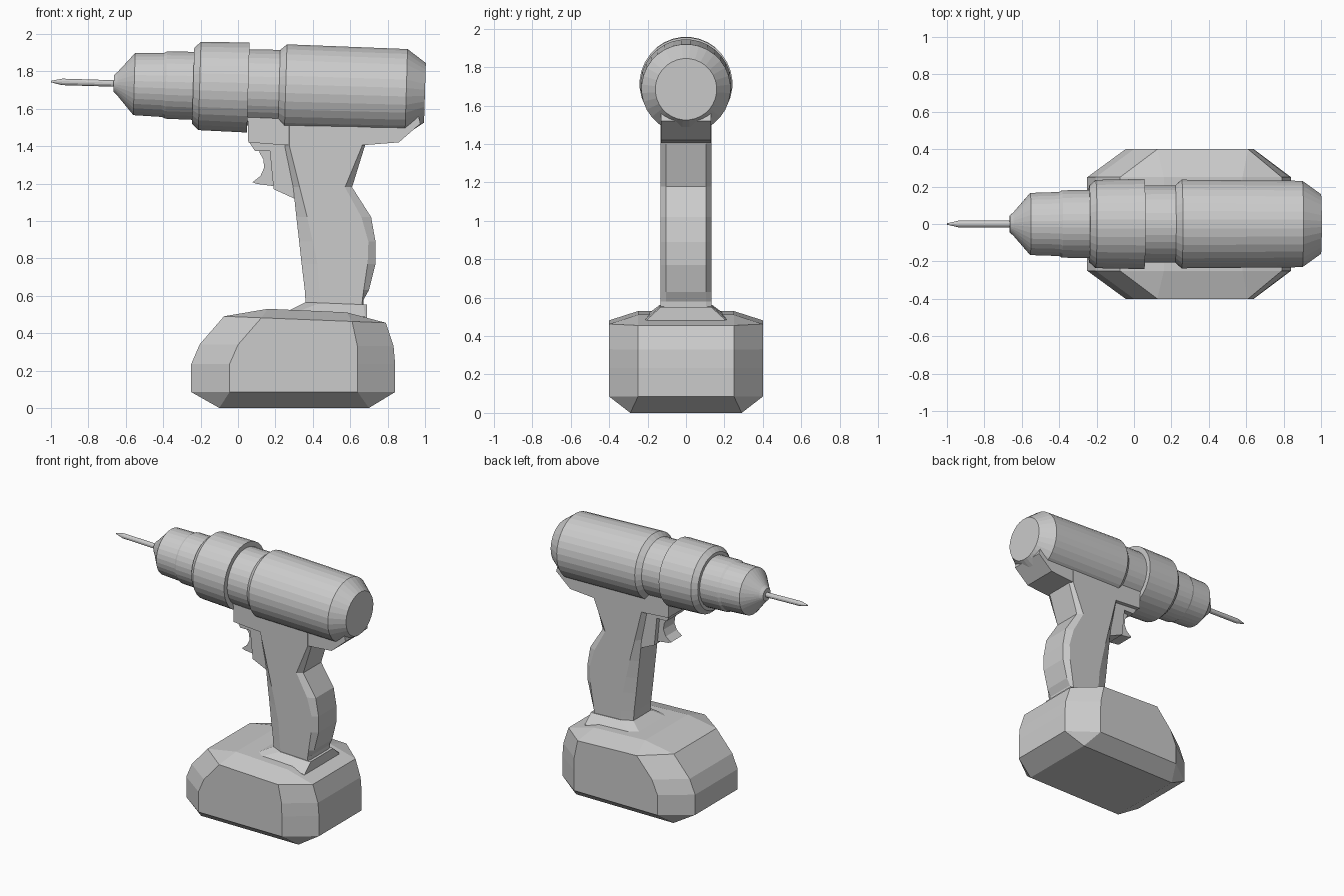
import bpy, bmesh, math
from mathutils import Matrix, Vector

# The barrel axis dips slightly towards the rear
AXIS = Matrix.Translation((0, 0, 1.715)) @ Matrix.Rotation(math.atan(0.03), 4, 'Y')


def finish(name, bm):
    bmesh.ops.remove_doubles(bm, verts=bm.verts, dist=0.0005)
    bmesh.ops.recalc_face_normals(bm, faces=bm.faces)
    mesh = bpy.data.meshes.new(name)
    bm.to_mesh(mesh)
    bm.free()
    ob = bpy.data.objects.new(name, mesh)
    bpy.context.collection.objects.link(ob)
    return ob


def skin(name, rings):
    """Bridge equal-length closed rings of points and cap both ends."""
    bm = bmesh.new()
    vs = [[bm.verts.new(p) for p in r] for r in rings]
    n = len(vs[0])
    for a, b in zip(vs, vs[1:]):
        for i in range(n):
            j = (i + 1) % n
            bm.faces.new((a[i], a[j], b[j], b[i]))
    bm.faces.new(vs[0])
    bm.faces.new(vs[-1])
    return finish(name, bm)


def revolve(name, profile, sides):
    ang = [2 * math.pi * (i + 0.5) / sides for i in range(sides)]
    return skin(name, [[AXIS @ Vector((x, r * math.cos(a), r * math.sin(a))) for a in ang]
                       for x, r in profile])


def octagon(z, xf, xfc, xbc, xb, wf, ws, wb, slope=0.0):
    """Chamfered horizontal section; z is measured at the front and may slope along x."""
    half = [(xf, wf), (xfc, ws), (xbc, ws), (xb, wb)]
    pts = half + [(x, -y) for x, y in reversed(half)]
    return [(x, y, z + slope * (x - xf)) for x, y in pts]


def extrude(name, outline, w):
    return skin(name, [[(x, y, z) for x, z in outline] for y in (-w, w)])


# Drill bit
revolve("drill_bit", [(-1, 0.004), (-0.94, 0.018), (-0.62, 0.018)], 12)

# Chuck
revolve("chuck", [(-0.665, 0.045), (-0.645, 0.063), (-0.555, 0.167), (-0.40, 0.172),
                  (-0.385, 0.181), (-0.20, 0.183)], 32)

# Clutch collar
revolve("clutch_collar", [(-0.24, 0.183), (-0.24, 0.205), (-0.205, 0.237),
                          (0.055, 0.242), (0.055, 0.19)], 32)

# Gear neck and motor housing
revolve("motor_housing", [(0.0, 0.205), (0.22, 0.207), (0.255, 0.238), (0.36, 0.237),
                          (0.90, 0.232), (1.0, 0.16)], 32)

# Flat-sided underside of the housing
extrude("housing_underside", [(0.05, 1.62), (0.055, 1.42), (0.25, 1.405), (0.67, 1.405),
                              (0.86, 1.42), (0.975, 1.52), (0.95, 1.62)], 0.13)

# Block behind the trigger
extrude("trigger_mount", [(0.06, 1.45), (0.06, 1.42), (0.09, 1.375), (0.17, 1.375),
                          (0.19, 1.17), (0.30, 1.12), (0.36, 1.12), (0.36, 1.45)], 0.10)

# Curved trigger
extrude("trigger", [(0.11, 1.40), (0.115, 1.365), (0.135, 1.33), (0.14, 1.285), (0.12, 1.24),
                    (0.078, 1.207), (0.10, 1.198), (0.20, 1.185), (0.20, 1.40)], 0.065)

# Handle: (z, front, front chamfer, back chamfer, back)
HANDLE = [(0.50, 0.365, 0.44, 0.66, 0.67), (0.58, 0.36, 0.44, 0.665, 0.672),
          (0.63, 0.357, 0.435, 0.672, 0.70), (0.77, 0.34, 0.425, 0.693, 0.735),
          (0.89, 0.327, 0.40, 0.697, 0.735), (1.02, 0.312, 0.37, 0.66, 0.712),
          (1.18, 0.295, 0.33, 0.572, 0.61), (1.40, 0.25, 0.275, 0.663, 0.678),
          (1.55, 0.25, 0.275, 0.663, 0.678)]
skin("handle", [octagon(*s, 0.10, 0.132, 0.105) for s in HANDLE])

# Flange where the handle meets the battery
skin("handle_flange", [octagon(0.47, 0.25, 0.30, 0.68, 0.69, 0.17, 0.21, 0.21),
                       octagon(0.51, 0.25, 0.30, 0.68, 0.69, 0.17, 0.21, 0.20, -0.05),
                       octagon(0.565, 0.36, 0.44, 0.67, 0.69, 0.105, 0.137, 0.13, -0.04)])

# Battery pack
skin("battery_pack", [octagon(0, -0.10, -0.10, 0.70, 0.70, 0.29, 0.29, 0.29),
                      octagon(0.085, -0.25, -0.045, 0.64, 0.84, 0.25, 0.4, 0.25),
                      octagon(0.235, -0.25, -0.045, 0.64, 0.84, 0.25, 0.4, 0.25),
                      octagon(0.34, -0.205, 0.0, 0.638, 0.832, 0.25, 0.4, 0.25, -0.01),
                      octagon(0.49, -0.075, 0.125, 0.61, 0.79, 0.25, 0.4, 0.25, -0.04),
                      octagon(0.53, 0.16, 0.16, 0.58, 0.58, 0.25, 0.25, 0.25, -0.045)])
